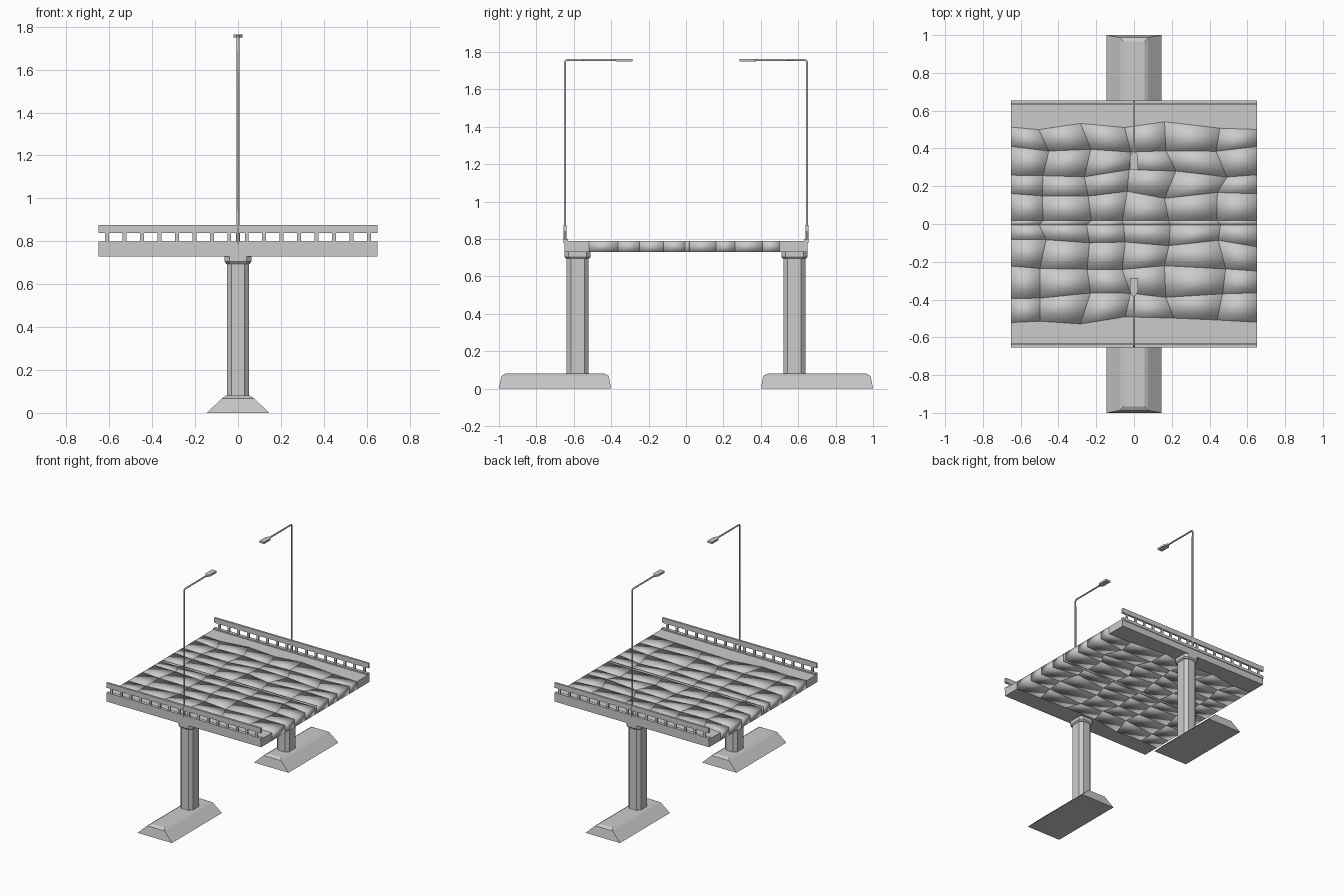
import bpy, bmesh, random
from math import pi, cos, sin

if "Cube" in bpy.data.objects:
    bpy.data.objects.remove(bpy.data.objects["Cube"])

random.seed(4)


def finish(name, bm, smooth=None):
    bmesh.ops.recalc_face_normals(bm, faces=bm.faces)
    me = bpy.data.meshes.new(name)
    bm.to_mesh(me)
    bm.free()
    ob = bpy.data.objects.new(name, me)
    bpy.context.collection.objects.link(ob)
    if smooth:
        me.shade_smooth()
    return ob


def loft(bm, rings):
    vs = [[bm.verts.new(p) for p in r] for r in rings]
    n = len(vs[0])
    for a, b in zip(vs, vs[1:]):
        for i in range(n):
            j = (i + 1) % n
            bm.faces.new((a[i], a[j], b[j], b[i]))
    bm.faces.new(vs[0][::-1])
    bm.faces.new(vs[-1])


def box(bm, x0, x1, y0, y1, z0, z1):
    loft(bm, [[(x0, y0, z), (x1, y0, z), (x1, y1, z), (x0, y1, z)] for z in (z0, z1)])


def chamfered(cx, cy, hx, hy, c, z):
    pts = [(hx - c, -hy), (hx, -hy + c), (hx, hy - c), (hx - c, hy),
           (-hx + c, hy), (-hx, hy - c), (-hx, -hy + c), (-hx + c, -hy)]
    return [(cx + x, cy + y, z) for x, y in pts]


Z0, Z1, L = 0.73, 0.79, 0.65

# Cracked deck: jittered grid of stone slabs
rows = [-0.51, -0.38, -0.24, -0.10, -0.005, 0.018, 0.155, 0.27, 0.39, 0.52]
cols = [-L, -0.47, -0.26, -0.04, 0.19, 0.46, L]
grid = []
for i, y in enumerate(rows):
    seam = i in (4, 5)
    grid.append([(x + (0 if j in (0, 6) else random.uniform(-0.035, 0.035)),
                  y + (0 if seam else random.uniform(-0.022, 0.022)))
                 for j, x in enumerate(cols)])
bm = bmesh.new()
for i in range(len(rows) - 1):
    for j in range(len(cols) - 1):
        quad = [grid[i][j], grid[i][j + 1], grid[i + 1][j + 1], grid[i + 1][j]]
        loft(bm, [[(x, y, z) for x, y in quad] for z in (Z0, Z1)])
finish("deck_slabs", bm, True)

for s, side in ((-1, "front"), (1, "back")):
    # Edge beam following the ragged slab border
    border = grid[0] if s < 0 else grid[-1]
    outline = list(border) + [(L, s * L), (-L, s * L)]
    bm = bmesh.new()
    loft(bm, [[(x, y, z) for x, y in outline] for z in (Z0, Z1)])
    finish(side + "_edge_beam", bm)

    # Kerb, balusters and hand rail
    def ybox(bm, x0, x1, a, b, z0, z1):
        box(bm, x0, x1, min(s * a, s * b), max(s * a, s * b), z0, z1)
    bm = bmesh.new()
    ybox(bm, -L, L, 0.63, 0.655, Z1 - 0.01, 0.80)
    finish(side + "_kerb", bm)
    bm = bmesh.new()
    for k in range(16):
        x = -0.61 + k * 1.22 / 15
        ybox(bm, x - 0.009, x + 0.009, 0.642, 0.652, 0.795, 0.845)
    finish(side + "_balusters", bm)
    bm = bmesh.new()
    ybox(bm, -L, L, 0.639, 0.655, 0.838, 0.875)
    finish(side + "_hand_rail", bm)

    # Pier: chamfered shaft with a wider cap
    cy = s * 0.58
    bm = bmesh.new()
    loft(bm, [chamfered(0, cy, 0.052, 0.058, 0.022, z) for z in (0.06, 0.70)])
    loft(bm, [chamfered(0, cy, 0.055, 0.062, 0.022, 0.695),
              chamfered(0, cy, 0.062, 0.070, 0.022, 0.705),
              chamfered(0, cy, 0.062, 0.070, 0.022, Z0)])
    finish(side + "_pier", bm)

    # Footing: long trapezoid with slightly sloped ends
    cy = s * 0.70
    bm = bmesh.new()
    loft(bm, [[(-hx, cy - hy, z), (hx, cy - hy, z), (hx, cy + hy, z), (-hx, cy + hy, z)]
              for hx, hy, z in ((0.145, 0.30, 0), (0.075, 0.287, 0.068), (0.055, 0.265, 0.08))])
    finish(side + "_footing", bm)

    # Lamp post: bent tube with base collar and flat head
    cu = bpy.data.curves.new(side + "_lamp_post", 'CURVE')
    cu.dimensions = '3D'
    cu.bevel_depth = 0.006
    cu.bevel_resolution = 1
    cu.use_fill_caps = True
    path = [(0.647, 0.785), (0.647, 1.745), (0.644, 1.753), (0.637, 1.757), (0.34, 1.757)]
    sp = cu.splines.new('POLY')
    sp.points.add(len(path) - 1)
    for p, (y, z) in zip(sp.points, path):
        p.co = (0, s * y, z, 1)
    bpy.context.collection.objects.link(bpy.data.objects.new(side + "_lamp_post", cu))

    bm = bmesh.new()
    loft(bm, [[(0.009 * cos(k * pi / 4), s * 0.647 + 0.009 * sin(k * pi / 4), z)
               for k in range(8)] for z in (0.785, 0.87)])
    finish(side + "_lamp_collar", bm)

    bm = bmesh.new()
    loft(bm, [[(-w, s * y, 1.757 - h), (w, s * y, 1.757 - h), (w, s * y, 1.757 + h), (-w, s * y, 1.757 + h)]
              for y, w, h in ((0.38, 0.007, 0.006), (0.36, 0.02, 0.007), (0.285, 0.02, 0.007))])
    finish(side + "_lamp_head", bm)
